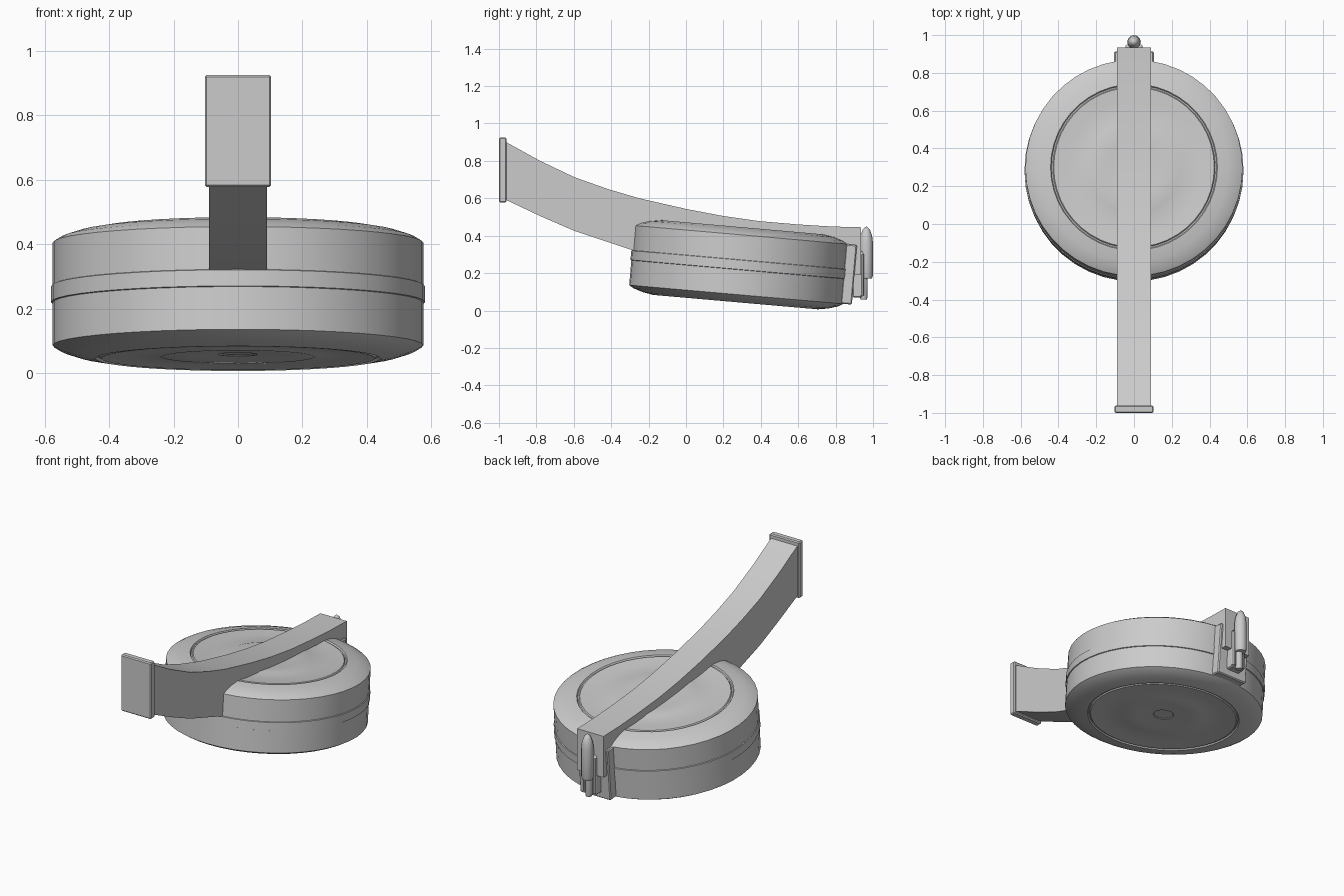
import bpy, bmesh, math
from mathutils import Matrix, Vector

cube = bpy.data.objects.get("Cube")
if cube:
    bpy.data.objects.remove(cube, do_unlink=True)

grey = bpy.data.materials.new("plain grey")
grey.use_nodes = True
colour = (0.6, 0.6, 0.6, 1)
grey.diffuse_color = colour
grey.node_tree.nodes["Principled BSDF"].inputs["Base Color"].default_value = colour

TILT = math.radians(-5)
BODY = Matrix.Translation((0, 0.283, 0.245)) @ Matrix.Rotation(TILT, 4, 'X')


def finish(bm, name, matrix=Matrix(), smooth=True):
    bmesh.ops.recalc_face_normals(bm, faces=bm.faces)
    mesh = bpy.data.meshes.new(name)
    bm.to_mesh(mesh)
    bm.free()
    mesh.transform(matrix)
    mesh.materials.append(grey)
    obj = bpy.data.objects.new(name, mesh)
    bpy.context.collection.objects.link(obj)
    if smooth:
        bpy.ops.object.select_all(action='DESELECT')
        obj.select_set(True)
        bpy.context.view_layer.objects.active = obj
        bpy.ops.object.shade_smooth_by_angle(angle=math.radians(30))
    return obj


def lathe(name, profile, matrix, steps):
    # profile is (radius, height), from axis to axis
    bm = bmesh.new()
    verts = [bm.verts.new((r, 0, h)) for r, h in profile]
    edges = [bm.edges.new(pair) for pair in zip(verts, verts[1:])]
    bmesh.ops.spin(bm, geom=verts + edges, cent=(0, 0, 0), axis=(0, 0, 1),
                   angle=math.tau, steps=steps)
    bmesh.ops.remove_doubles(bm, verts=bm.verts, dist=1e-5)
    return finish(bm, name, matrix)


def box(name, centre, size, matrix=Matrix(), bevel=0.006):
    bm = bmesh.new()
    bmesh.ops.create_cube(bm, size=1)
    bmesh.ops.scale(bm, vec=size, verts=bm.verts)
    bmesh.ops.bevel(bm, geom=bm.edges[:], offset=bevel, segments=1, affect='EDGES')
    return finish(bm, name, matrix @ Matrix.Translation(centre), smooth=False)


# Round drum, the same on both faces, with a ring groove and a shallow dish
half = [(0, .184), (.055, .184), (.06, .188), (.15, .19), (.235, .196),
        (.245, .193), (.35, .194), (.425, .2), (.43, .193), (.437, .193),
        (.442, .201), (.50, .191), (.55, .175), (.575, .16), (.575, .027), (.58, .025)]
lathe("drum", half + [(r, -h) for r, h in reversed(half)], BODY, 44)

# Curved arm: a side outline swept across the width
top = [(-.97, .905), (-.78, .80), (-.595, .712), (-.42, .65), (-.25, .6), (0, .543),
       (.2, .505), (.39, .478), (.6, .46), (.78, .449), (.935, .445)]
low = [(-.97, .595), (-.78, .505), (-.595, .425), (-.42, .367), (-.28, .32), (0, .26),
       (.39, .21), (.935, .19)]
bm = bmesh.new()
face = bm.faces.new([bm.verts.new((-.09, y, z)) for y, z in top + low[::-1]])
new = bmesh.ops.extrude_face_region(bm, geom=[face])["geom"]
bmesh.ops.translate(bm, vec=(.18, 0, 0), verts=[v for v in new if isinstance(v, bmesh.types.BMVert)])
finish(bm, "arm")

# Plates at both ends of the arm
box("end_plate", (0, -.98, .751), (.206, .04, .348))
box("rear_plate", (0, .59, 0), (.21, .06, .32), BODY)

# Pointed catch standing behind the arm, with its lower stem and side rods
lathe("catch_pin", [(0, .17), (.03, .17), (.036, .19), (.036, .36), (.031, .40),
                    (.018, .435), (0, .45)], Matrix.Translation((0, .964, 0)), 12)
lathe("catch_stem", [(0, .06), (.017, .06), (.02, .07), (.02, .2), (0, .2)],
      Matrix.Translation((0, .95, 0)), 12)
for side, x in (("left", .032), ("right", -.032)):
    lathe(side + "_catch_rod", [(0, .08), (.014, .08), (.014, .3), (0, .32)],
          Matrix.Translation((x, .938, 0)), 10)
box("catch_base", (0, .915, .16), (.09, .05, .18))
